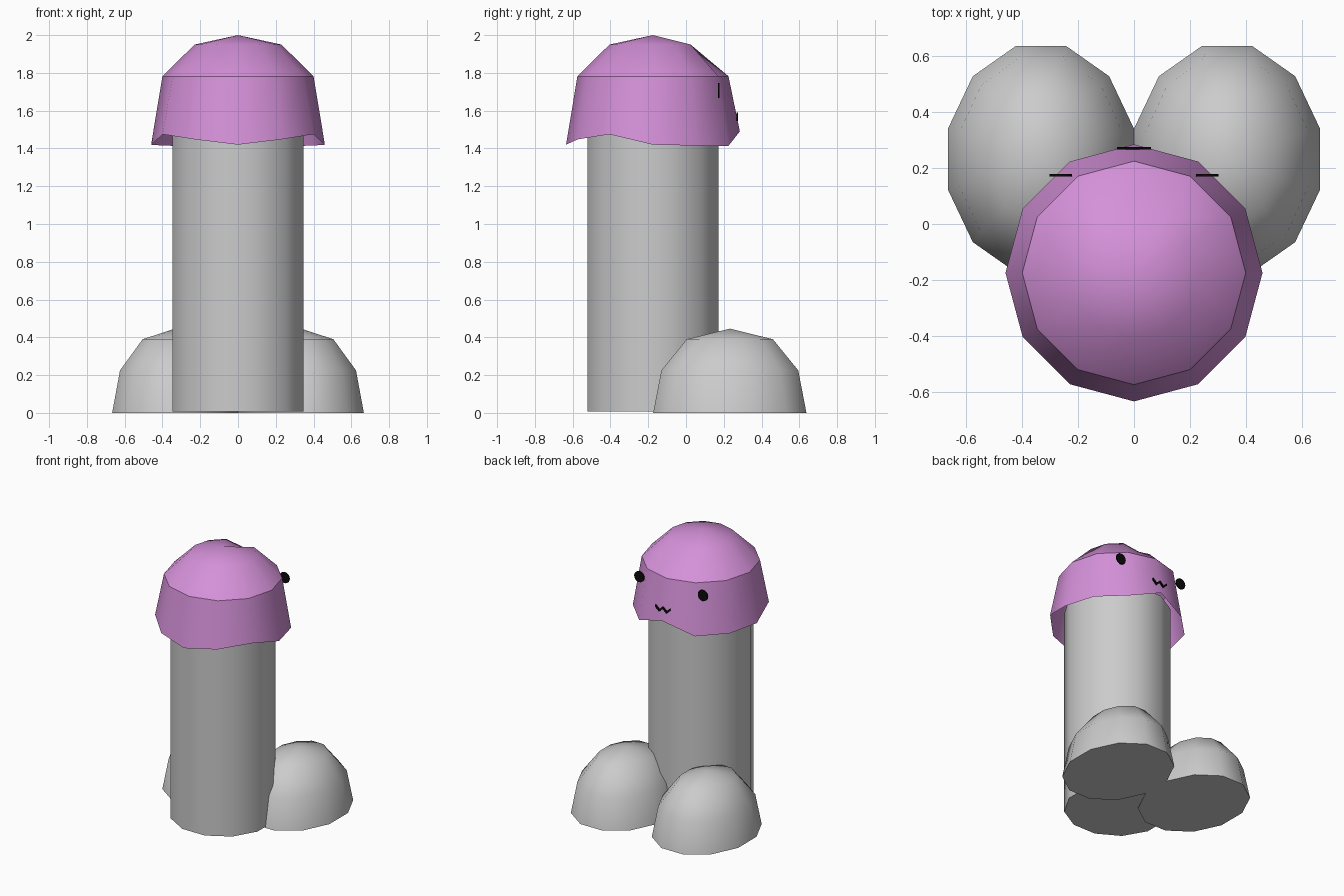
import bpy, bmesh, math

if "Cube" in bpy.data.objects:
    bpy.data.objects.remove(bpy.data.objects["Cube"])

SIDES = 12
AXIS_Y = -0.175  # centre line of trunk and cap


def material(name, rgb):
    m = bpy.data.materials.new(name)
    m.diffuse_color = (*rgb, 1)
    m.use_nodes = True
    m.node_tree.nodes["Principled BSDF"].inputs["Base Color"].default_value = m.diffuse_color
    return m


grey = material("pale grey", (0.60, 0.60, 0.60))
purple = material("orchid purple", (0.66, 0.28, 0.69))
black = material("black", (0.003, 0.003, 0.003))


def finish(bm, name, mat, smooth=None):
    mesh = bpy.data.meshes.new(name)
    bm.to_mesh(mesh)
    bm.free()
    mesh.materials.append(mat)
    ob = bpy.data.objects.new(name, mesh)
    bpy.context.collection.objects.link(ob)
    if smooth:
        bpy.ops.object.select_all(action='DESELECT')
        ob.select_set(True)
        bpy.context.view_layer.objects.active = ob
        bpy.ops.object.shade_smooth_by_angle(angle=math.radians(smooth))
    return ob


def stack(centre, rings, apex=None, base=True, turn=0.0):
    """Join rings of (radius x, radius y, z) upward; close with an apex or a flat top."""
    bm = bmesh.new()
    loops = []
    for rx, ry, z in rings:
        loop = []
        for i in range(SIDES):
            a = math.radians(i * 360 / SIDES + turn)
            loop.append(bm.verts.new((centre[0] + rx * math.cos(a),
                                      centre[1] + ry * math.sin(a), z)))
        loops.append(loop)
    for lo, hi in zip(loops, loops[1:]):
        for i in range(SIDES):
            j = (i + 1) % SIDES
            bm.faces.new((lo[i], lo[j], hi[j], hi[i]))
    top = loops[-1]
    if apex is None:
        bm.faces.new(top)
    else:
        tip = bm.verts.new((*centre, apex))
        for i in range(SIDES):
            bm.faces.new((top[i], top[(i + 1) % SIDES], tip))
    if base:
        bm.faces.new(loops[0][::-1])
    return bm, loops


# Trunk
bm, _ = stack((0, AXIS_Y), [(0.359, 0.359, 0.008), (0.359, 0.359, 1.55)], turn=15)
finish(bm, "trunk", grey, 35)

# Rounded feet
for side, label in ((1, "right"), (-1, "left")):
    bm, _ = stack((side * 0.333, 0.232),
                  [(0.345, 0.42, 0.0), (0.302, 0.375, 0.225), (0.178, 0.236, 0.39)],
                  apex=0.446, turn=15)
    finish(bm, label + "_foot", grey, 40)

# Cap: open underneath, with a wavy rim
bm, loops = stack((0, AXIS_Y),
                  [(0.46, 0.46, 1.42), (0.40, 0.40, 1.782), (0.23, 0.23, 1.95)],
                  apex=2.0, base=False)
rim = {0: 1.42, 30: 1.415, 60: 1.412, 90: 1.49, -30: 1.475, -60: 1.448, -90: 1.42}
for i, v in enumerate(loops[0]):
    a = math.degrees(math.asin(math.sin(math.radians(i * 30))))
    v.co.z = rim[round(a)]
loops[2][3].co.z = 1.91  # shallow dent at the back of the crown
finish(bm, "cap", purple, 33)

# Eyes: thin discs on the back of the cap
for side, label in ((1, "right"), (-1, "left")):
    bpy.ops.mesh.primitive_cylinder_add(vertices=16, radius=0.04, depth=0.009,
                                        location=(side * 0.262, 0.174, 1.706),
                                        rotation=(math.pi / 2, 0, 0))
    eye = bpy.context.object
    eye.name = label + "_eye"
    eye.data.materials.append(black)

# Mouth: zigzag ribbon with a little depth
bm = bmesh.new()
half, depth = 0.009, 0.009
columns = []
for i in range(5):
    x, z = -0.06 + 0.03 * i, 1.582 if i % 2 == 0 else 1.555
    columns.append([bm.verts.new((x, y, z + dz)) for y, dz in
                    ((0.267, -half), (0.267 + depth, -half),
                     (0.267 + depth, half), (0.267, half))])
for a, b in zip(columns, columns[1:]):
    for k in range(4):
        n = (k + 1) % 4
        bm.faces.new((a[k], a[n], b[n], b[k]))
bm.faces.new(columns[0][::-1])
bm.faces.new(columns[-1])
bmesh.ops.recalc_face_normals(bm, faces=bm.faces)
finish(bm, "mouth", black)
